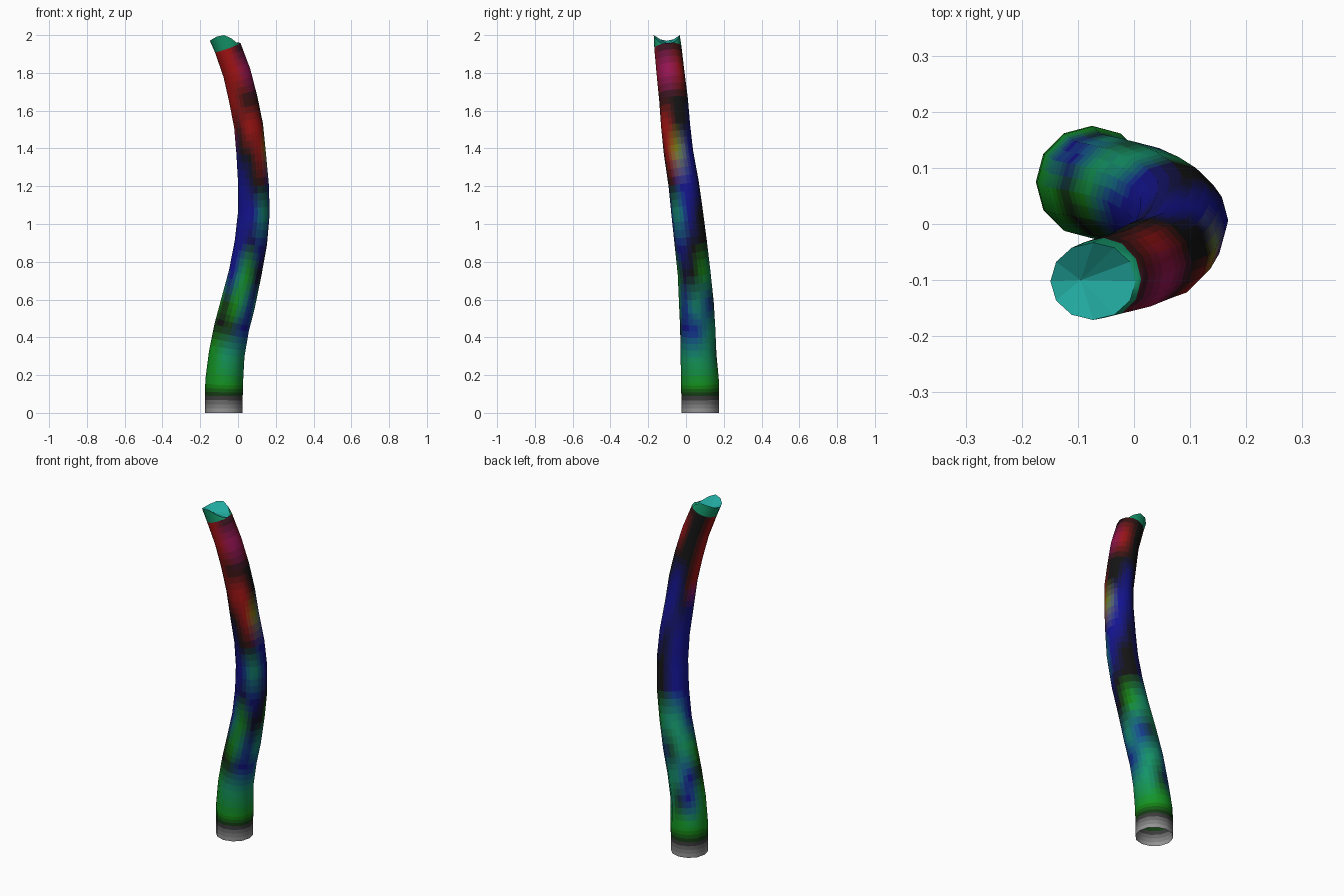
import bpy, bmesh, math
from mathutils import Vector

if "Cube" in bpy.data.objects:
    bpy.data.objects.remove(bpy.data.objects["Cube"])

SIDES, ALONG, AROUND = 12, 4, 2     # tube sides, colour steps per face
# Centre line: x, y, z, radius
path = [Vector(p) for p in (
    (-.075, .075, 0, .10), (-.075, .075, .09, .10), (-.073, .074, .17, .10),
    (-.060, .066, .31, .095), (-.034, .062, .45, .093), (.000, .055, .58, .092),
    (.038, .043, .74, .087), (.068, .025, .90, .086), (.084, .006, 1.06, .084),
    (.082, -.012, 1.21, .081), (.069, -.040, 1.38, .078), (.056, -.055, 1.52, .077),
    (.028, -.066, 1.66, .076), (-.006, -.082, 1.80, .074), (-.055, -.096, 1.935, .072))]
# Colour of each ring, counter-clockwise in eighths from the right side
paint = ["wwwwwwww", "kkkkkkkk", "gggggggg", "ttkbggtt", "bttbkkkb",
         "tbktgkgb", "kgttbbgk", "kkkbbbkb", "bkkbbbbt", "bbkbbbkk",
         "obbkbkkr", "kkbkrkrr", "kkkkrrkk", "mrkkrrrm", "kkkkrrrk"]
palette = {"w": (.36, .36, .36), "g": (.005, .31, .012), "t": (.006, .29, .14),
           "k": (.004, .004, .004), "b": (.004, .004, .30), "o": (.17, .22, .006),
           "r": (.38, .005, .007), "m": (.34, .004, .09), "c": (.012, .37, .33)}

mesh = bpy.data.meshes.new("bent_stick")
stick = bpy.data.objects.new("bent_stick", mesh)
bpy.context.collection.objects.link(stick)
slots = {}


def slot(colour):
    """Material index for a colour, rounded so that near shades share one."""
    key = tuple(round(math.sqrt(c) * 24) for c in colour)
    if key not in slots:
        mat = bpy.data.materials.new("paint")
        mat.diffuse_color = (*[max(.003, (q / 24) ** 2) for q in key], 1)
        mat.use_nodes = True
        mat.node_tree.nodes["Principled BSDF"].inputs["Base Color"].default_value = mat.diffuse_color
        mesh.materials.append(mat)
        slots[key] = len(slots)
    return slots[key]


def shade(i, turn):
    """Blended colour at ring position i and turn (0 to 1) round the tube."""
    def around(row):
        a = turn * 8
        c0, c1 = (Vector(palette[row[int(a + n) % 8]]) for n in (0, 1))
        return c0.lerp(c1, a % 1)
    j = int(i)
    return around(paint[j]).lerp(around(paint[min(j + 1, len(paint) - 1)]), i - j)


# Corner points of rings set square to the path
corners = []
for i, p in enumerate(path):
    a, b = path[max(i - 1, 0)].xyz, path[min(i + 1, len(path) - 1)].xyz
    d = Vector((0, 0, 1)) if i == 0 else (b - a).normalized()
    u = (Vector((1, 0, 0)) - d * d.x).normalized()
    v = d.cross(u)
    angles = [math.tau * k / SIDES for k in range(SIDES)]
    corners.append([p.xyz + (u * math.cos(t) + v * math.sin(t)) * p.w for t in angles])

# Tube skin, each side split finely enough to carry the colour blend
bm = bmesh.new()
COLS = SIDES * AROUND
rows = []
for s in range((len(path) - 1) * ALONG + 1):
    i = s / ALONG
    lo, hi = corners[int(i)], corners[min(int(i) + 1, len(path) - 1)]
    ring = [a.lerp(b, i % 1) for a, b in zip(lo, hi)]
    rows.append([bm.verts.new(ring[c // AROUND].lerp(
        ring[(c // AROUND + 1) % SIDES], c % AROUND / AROUND)) for c in range(COLS)])
for s, (lo, hi) in enumerate(zip(rows, rows[1:])):
    for c in range(COLS):
        n = (c + 1) % COLS
        f = bm.faces.new((lo[c], lo[n], hi[n], hi[c]))
        f.material_index = slot(shade((s + .5) / ALONG, (c + .5) / COLS))
        f.smooth = True

# Broken tip: uneven rim with a dip in the middle
rim = []
for k in range(SIDES):
    t = math.tau * k / SIDES
    z = 1.97 + .03 * math.sin(t) ** 2 - .02 * max(math.cos(t), 0)
    rim.append(bm.verts.new((-.073 + .076 * math.cos(t), -.102 + .069 * math.sin(t), z)))
dip = bm.verts.new((-.095, -.10, 1.955))
for k in range(SIDES):
    n = (k + 1) % SIDES
    edge = rows[-1][k * AROUND:(k + 1) * AROUND] + [rows[-1][n * AROUND]]
    side = bm.faces.new((*edge, rim[n], rim[k]))
    side.material_index = slot(palette["t"])
    side.smooth = True
    cap = bm.faces.new((rim[k], rim[n], dip))
    cap.material_index = slot(palette["c"])

bm.to_mesh(mesh)
bm.free()
